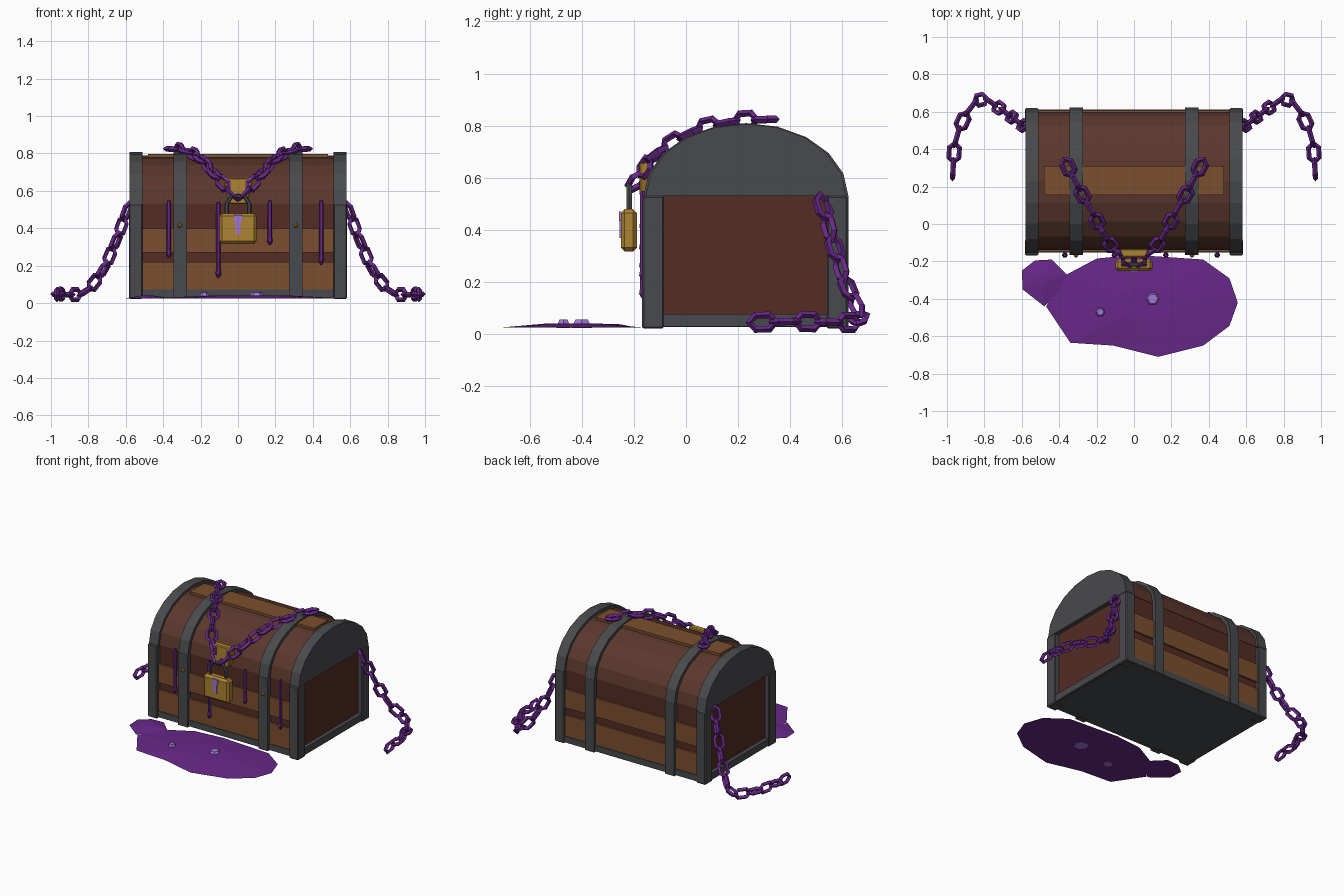
import bpy, bmesh, math
from mathutils import Vector, Matrix

if "Cube" in bpy.data.objects:
    bpy.data.objects.remove(bpy.data.objects["Cube"])


def material(name, rgb):
    m = bpy.data.materials.new(name)
    m.diffuse_color = (*[(c / 255) ** 2.2 for c in rgb], 1)
    m.use_nodes = True
    m.node_tree.nodes["Principled BSDF"].inputs["Base Color"].default_value = m.diffuse_color
    return m


IRON = material("dark iron", (74, 75, 78))
LID = material("lid brown", (92, 58, 48))
DARK = material("dark wood", (84, 48, 39))
WOOD = material("light wood", (122, 80, 50))
GOLD = material("gold", (172, 130, 52))
PURPLE = material("purple", (104, 44, 136))
GLOW = material("pale violet", (160, 118, 216))
YC, RY, Z0 = 0.23, 0.385, 0.53          # lid arch centre, half depth, base height


def finish(name, bm, mat, bevel=0):
    bmesh.ops.recalc_face_normals(bm, faces=bm.faces)
    me = bpy.data.meshes.new(name)
    bm.to_mesh(me)
    bm.free()
    ob = bpy.data.objects.new(name, me)
    bpy.context.collection.objects.link(ob)
    me.materials.append(mat)
    if bevel:
        mod = ob.modifiers.new("bevel", 'BEVEL')
        mod.width, mod.segments = bevel, 1
    return ob


def box(name, x0, x1, y0, y1, z0, z1, mat, bevel=0):
    bm = bmesh.new()
    bmesh.ops.create_cube(bm, size=1, matrix=Matrix.LocRotScale(
        Vector((x0 + x1, y0 + y1, z0 + z1)) / 2, None, Vector((x1 - x0, y1 - y0, z1 - z0))))
    return finish(name, bm, mat, bevel)


def extrude(name, pts, offset, mat, bevel=0):
    bm = bmesh.new()
    f = bm.faces.new([bm.verts.new(p) for p in pts])
    g = bmesh.ops.extrude_face_region(bm, geom=[f])
    bmesh.ops.translate(bm, vec=offset, verts=[v for v in g["geom"] if isinstance(v, bmesh.types.BMVert)])
    return finish(name, bm, mat, bevel)


def arch(x, ry, rz, n=10, flip=False):
    pts = [(x, YC + ry * math.cos(math.pi * i / n), Z0 + rz * math.sin(math.pi * i / n)) for i in range(n + 1)]
    return pts[::-1] if flip else pts


def band(name, x, w, ry, rz, t):
    # arched strap with an open inside
    pts = arch(x - w / 2, ry, rz) + arch(x - w / 2, ry - t, rz - t, flip=True)
    extrude(name, pts, (w, 0, 0), IRON)


# Body core, planks and floor
box("body_core", -0.55, 0.55, -0.135, 0.595, 0.04, 0.53, DARK)
for y0, y1, side in ((-0.148, -0.13, "front"), (0.59, 0.608, "back")):
    box(side + "_plank_low", -0.52, 0.52, y0, y1, 0.07, 0.22, WOOD)
    box(side + "_plank_high", -0.52, 0.52, y0, y1, 0.27, 0.40, WOOD)
    box(side + "_bottom_rail", -0.54, 0.54, y0 - 0.005, y1 + 0.005, 0.03, 0.072, IRON)
box("floor", -0.56, 0.56, -0.15, 0.61, 0.028, 0.045, IRON)

# Lid barrel, ends and ridge plank
extrude("lid_barrel", arch(-0.53, 0.368, 0.258), (1.06, 0, 0), LID)
box("ridge_plank", -0.48, 0.48, 0.155, 0.31, 0.77, 0.797, WOOD)

# Iron frame, mirrored left and right
for s, side in ((-1, "left"), (1, "right")):
    extrude(side + "_lid_end", arch(s * 0.51, RY, 0.277), (s * 0.07, 0, 0), IRON)
    xa, xb = sorted((s * 0.51, s * 0.583))
    box(side + "_front_post", xa, xb, -0.168, -0.085, 0.022, 0.53, IRON, 0.006)
    box(side + "_back_post", xa, xb, 0.54, 0.619, 0.022, 0.53, IRON, 0.006)
    xa, xb = sorted((s * 0.54, s * 0.578))
    box(side + "_side_rail", xa, xb, -0.1, 0.56, 0.03, 0.078, IRON)
    band(side + "_lid_band", s * 0.31, 0.072, 0.393, 0.28, 0.035)
    for y0, y1, end in ((-0.166, -0.13, "front"), (0.59, 0.624, "back")):
        box(f"{side}_{end}_strap", s * 0.31 - 0.036, s * 0.31 + 0.036, y0, y1, 0.025, 0.53, IRON)
    bm = bmesh.new()
    bmesh.ops.create_icosphere(bm, subdivisions=1, radius=0.014,
                               matrix=Matrix.Translation((s * 0.31, -0.167, 0.415)))
    finish(side + "_rivet", bm, GOLD)

# Hasp plate and padlock
extrude("hasp_plate", [(-0.075, -0.178, 0.67), (0.075, -0.178, 0.67), (0.07, -0.178, 0.6),
                       (0.045, -0.178, 0.53), (-0.045, -0.178, 0.53), (-0.07, -0.178, 0.6)],
        (0, 0.045, 0), GOLD, 0.006)
box("padlock_body", -0.1, 0.1, -0.25, -0.188, 0.317, 0.48, GOLD, 0.015)
box("keyhole_top", -0.022, 0.022, -0.257, -0.249, 0.435, 0.47, GLOW)
box("keyhole_slot", -0.013, 0.013, -0.256, -0.249, 0.37, 0.44, GLOW)


def tube(name, pts, r, mat, closed=False, sides=4):
    cu = bpy.data.curves.new(name, 'CURVE')
    cu.dimensions = '3D'
    sp = cu.splines.new('POLY')
    sp.points.add(len(pts) - 1)
    for p, q in zip(sp.points, pts):
        p.co = (*q, 1)
    sp.use_cyclic_u = closed
    cu.bevel_depth, cu.bevel_resolution, cu.use_fill_caps = r, max(0, sides // 2 - 2), True
    ob = bpy.data.objects.new(name, cu)
    bpy.context.collection.objects.link(ob)
    cu.materials.append(mat)
    for s in cu.splines:
        s.use_smooth = False
    return ob


tube("shackle", [(-0.06, -0.218, 0.47), (-0.06, -0.218, 0.53), (-0.035, -0.218, 0.572),
                 (0.035, -0.218, 0.572), (0.06, -0.218, 0.53), (0.06, -0.218, 0.47)], 0.012, IRON, sides=6)

# Slime drips with pointed tips
for i, (x, top, low) in enumerate([(-0.37, 0.55, 0.24), (-0.105, 0.54, 0.135), (0.17, 0.55, 0.31), (0.445, 0.55, 0.205)]):
    bm = bmesh.new()
    rings = []
    for z, r in ((top, 0.008), (top - 0.02, 0.012), (low + 0.045, 0.011), (low + 0.02, 0.016), (low, 0.003)):
        rings.append([bm.verts.new((x + r * math.cos(k * math.pi / 3), -0.166 + r * math.sin(k * math.pi / 3), z))
                      for k in range(6)])
    for a, b in zip(rings, rings[1:]):
        for k in range(6):
            bm.faces.new((a[k], a[k - 1], b[k - 1], b[k]))
    bm.faces.new(rings[0])
    bm.faces.new(rings[-1])
    finish(f"drip_{i + 1}", bm, PURPLE)


def chain(name, path, pitch):
    # hexagonal links placed evenly along a polyline, alternately turned
    path = [Vector(p) for p in path]
    lens = [(b - a).length for a, b in zip(path, path[1:])]
    n = round(sum(lens) / pitch)

    def at(d):
        for a, b, l in zip(path, path[1:], lens):
            if d <= l:
                return a.lerp(b, d / l)
            d -= l
        return path[-1]
    for i in range(n):
        p, q = at(sum(lens) * i / n), at(sum(lens) * (i + 1) / n)
        t = (q - p).normalized()
        side = t.cross(Vector((0, 0, 1))).normalized()
        if i % 2:
            side = side.cross(t)
        c, h = (p + q) / 2, (q - p).length / 2 + 0.008
        ring = [c + t * h * u + side * 0.027 * v for u, v in
                ((1, 0), (0.5, 1), (-0.5, 1), (-1, 0), (-0.5, -1), (0.5, -1))]
        tube(f"{name}_link_{i + 1}", ring, 0.014, PURPLE, True)


for s, side in ((-1, "left"), (1, "right")):
    chain(side + "_lid_chain", [(s * x, y, z) for x, y, z in
          [(0.37, 0.34, 0.825), (0.30, 0.2, 0.82), (0.21, 0.04, 0.785), (0.16, -0.06, 0.73),
           (0.1, -0.15, 0.66), (0.0, -0.205, 0.56)]], 0.085)
    chain(side + "_side_chain", [(s * x, y, z) for x, y, z in
          [(0.58, 0.515, 0.53), (0.645, 0.565, 0.35), (0.72, 0.62, 0.17), (0.82, 0.69, 0.045),
           (0.92, 0.56, 0.045), (0.96, 0.42, 0.05), (0.97, 0.25, 0.045)]], 0.09)


# Slime puddle: low domes over flat outlines
def dome(name, pts, z0, z1, mat, inset):
    bm = bmesh.new()
    c = sum((Vector(p) for p in pts), Vector((0, 0))) / len(pts)
    low = [bm.verts.new((*p, z0)) for p in pts]
    top = [bm.verts.new((*c.lerp(Vector(p), inset), z1)) for p in pts]
    bm.faces.new(low)
    bm.faces.new(top)
    for k in range(len(pts)):
        bm.faces.new((low[k - 1], low[k], top[k], top[k - 1]))
    finish(name, bm, mat)


dome("puddle", [(-0.36, -0.27), (-0.2, -0.185), (0, -0.165), (0.37, -0.19), (0.51, -0.29), (0.555, -0.42),
                (0.51, -0.545), (0.37, -0.65), (0.13, -0.71), (-0.11, -0.65), (-0.34, -0.635),
                (-0.47, -0.44)], 0.026, 0.042, PURPLE, 0.35)
dome("puddle_lobe", [(-0.6, -0.25), (-0.53, -0.195), (-0.44, -0.19), (-0.36, -0.27), (-0.4, -0.36),
                     (-0.48, -0.44), (-0.595, -0.35)], 0.026, 0.04, PURPLE, 0.3)
for i, (x, y, r) in enumerate([(0.1, -0.4, 0.046), (-0.18, -0.47, 0.031)]):
    dome(f"bubble_{i + 1}", [(x + r * math.cos(k * math.pi / 3), y + r * math.sin(k * math.pi / 3))
                             for k in range(6)], 0.024, 0.056, GLOW, 0.6)
